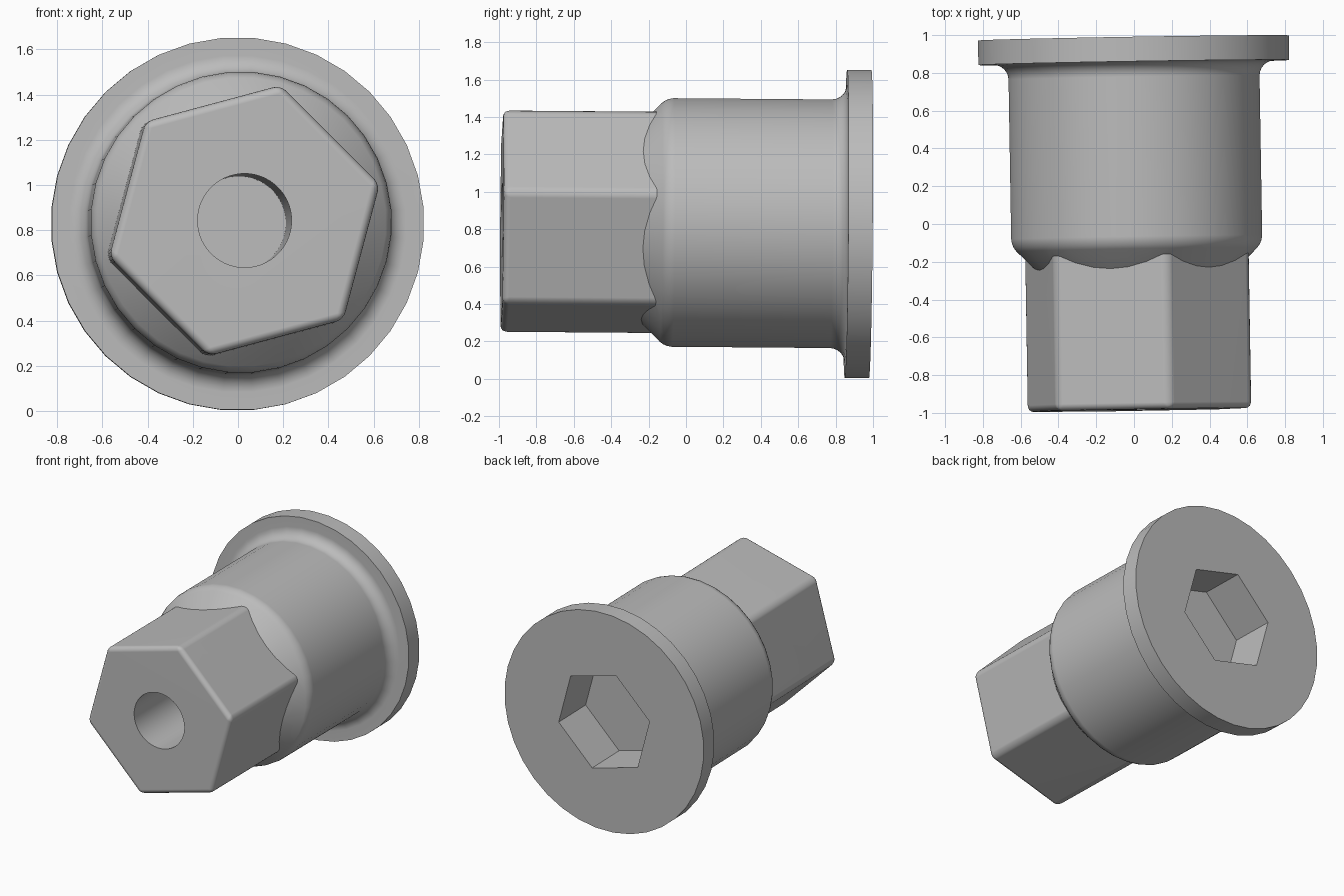
import bpy, bmesh
from math import sin, cos, pi, radians
from mathutils import Euler, Matrix

if "Cube" in bpy.data.objects:
    bpy.data.objects.remove(bpy.data.objects["Cube"])

steel = bpy.data.materials.new("grey_steel")
grey = (0.5, 0.5, 0.5, 1)
steel.diffuse_color = grey
steel.use_nodes = True
steel.node_tree.nodes["Principled BSDF"].inputs["Base Color"].default_value = grey

# the whole part leans very slightly off the y axis
PLACE = Matrix.Translation((0.013, 0, 0.835)) @ Euler((-0.008, 0, 0.0165)).to_matrix().to_4x4()
BACK, FRONT = 0.985, -0.985


def finish(bm, name):
    bmesh.ops.recalc_face_normals(bm, faces=bm.faces)
    mesh = bpy.data.meshes.new(name)
    bm.to_mesh(mesh)
    bm.free()
    mesh.materials.append(steel)
    obj = bpy.data.objects.new(name, mesh)
    obj.matrix_world = PLACE
    bpy.context.collection.objects.link(obj)
    return obj


def lathe(name, profile, sides):
    """Closed solid of revolution about y from (y, radius) points."""
    bm = bmesh.new()
    rings = [[bm.verts.new((r * cos(2 * pi * (i + .5) / sides), y, r * sin(2 * pi * (i + .5) / sides)))
              for i in range(sides)] for y, r in profile]
    for a, b in zip(rings, rings[1:]):
        for i in range(sides):
            j = (i + 1) % sides
            bm.faces.new((a[i], a[j], b[j], b[i]))
    bm.faces.new(rings[0])
    bm.faces.new(rings[-1])
    return finish(bm, name)


def hexagon(name, radius, turn, y0, y1, bevel=0):
    """Hexagonal prism along y, optionally rounding its sides and front rim."""
    bm = bmesh.new()
    ends = [[bm.verts.new((radius * cos(turn + k * pi / 3), y, radius * sin(turn + k * pi / 3)))
             for k in range(6)] for y in (y0, y1)]
    for k in range(6):
        j = (k + 1) % 6
        bm.faces.new((ends[0][k], ends[0][j], ends[1][j], ends[1][k]))
    bm.faces.new(ends[0])
    bm.faces.new(ends[1])
    if bevel:
        edges = [e for e in bm.edges if any(v in ends[0] for v in e.verts)]
        bmesh.ops.bevel(bm, geom=edges, offset=bevel, segments=4, profile=0.5, affect='EDGES')
    return finish(bm, name)


def combine(target, other, operation):
    mod = target.modifiers.new(operation.lower(), 'BOOLEAN')
    mod.operation, mod.object, mod.solver = operation, other, 'EXACT'
    bpy.context.view_layer.objects.active = target
    bpy.ops.object.modifier_apply(modifier=mod.name)
    bpy.data.objects.remove(other)


# round body: flange, fillet, barrel, rounded shoulder and cone
flange_front, rim, barrel, fillet = BACK - 0.13, 0.826, 0.667, 0.08
profile = [(BACK, rim), (flange_front, rim)]
for k in range(7):
    a = k / 6 * pi / 2
    profile.append((flange_front - fillet * (1 - cos(a)), barrel + fillet * (1 - sin(a))))
profile += [(-0.07, barrel), (-0.094, 0.663), (-0.116, 0.654), (-0.135, 0.64), (-0.29, 0.485)]
body = lathe("flanged_socket_body", profile, 36)

# hexagonal drive head at the front
head = hexagon("hex_head", 0.62, radians(15), FRONT, 0.1, bevel=0.035)
combine(body, head, 'UNION')

# blind round bore in the front, hexagonal socket in the back
bore = lathe("bore_cutter", [(FRONT - 0.1, 0.208), (FRONT + 1.5, 0.208)], 48)
combine(body, bore, 'DIFFERENCE')
socket = hexagon("socket_cutter", 0.39, radians(45), BACK - 0.33, BACK + 0.1)
combine(body, socket, 'DIFFERENCE')

bpy.ops.object.select_all(action='DESELECT')
body.select_set(True)
bpy.context.view_layer.objects.active = body
bpy.ops.object.shade_smooth_by_angle(angle=radians(32))
weighted = body.modifiers.new("even_shading", 'WEIGHTED_NORMAL')
weighted.keep_sharp = True
